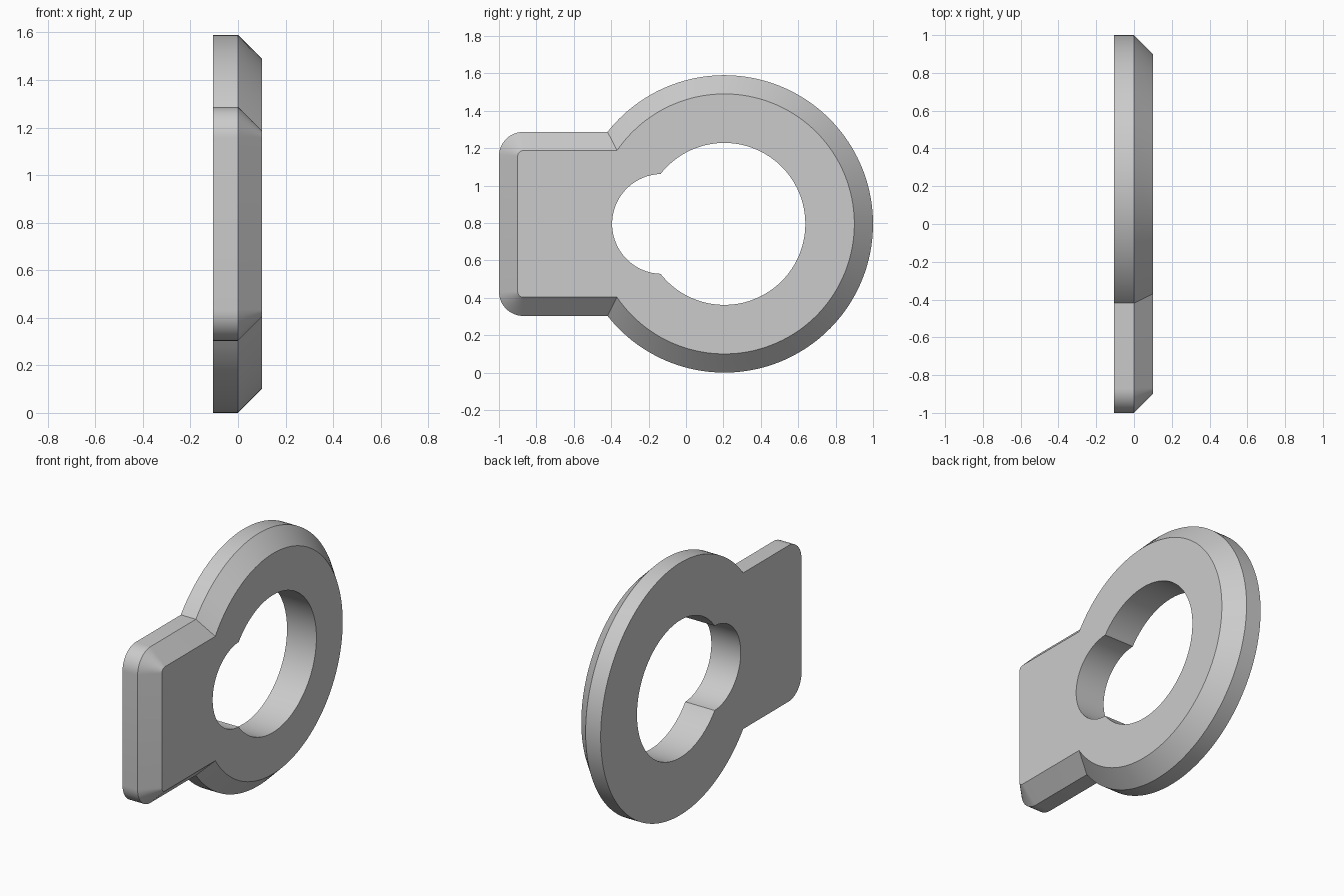
import bpy, bmesh
from math import sin, cos, asin, pi, sqrt, radians
from mathutils import Vector

cube = bpy.data.objects.get("Cube")
if cube:
    bpy.data.objects.remove(cube)

CY, CZ = 0.205, 0.795       # ring centre in the y-z plane
RING_R, TAB_HALF, CORNER_R, CHAMFER = 0.795, 0.492, 0.13, 0.1
HOLE_R, NOTCH_R, NOTCH_Y = 0.433, 0.267, -0.128
X_BACK, X_EDGE, X_FACE = -0.105, 0.0, 0.1


def arc(cy, cz, r, start, end, steps):
    angles = [start + (end - start) * i / steps for i in range(steps + 1)]
    return [(cy + r * cos(a), cz + r * sin(a)) for a in angles]


def plate_outline(inset):
    """Disc joined to a round-cornered tab, counter-clockwise."""
    r, half, corner = RING_R - inset, TAB_HALF - inset, CORNER_R - inset
    join = pi - asin(half / r)
    cy = -1 + inset + corner
    points = arc(CY, CZ, r, -join, join, 128)
    points += arc(cy, CZ + half - corner, corner, pi / 2, pi, 12)
    points += arc(cy, CZ - half + corner, corner, pi, 1.5 * pi, 12)
    return points


def hole_outline():
    """Large round hole with a smaller round notch towards the tab."""
    d = CY - NOTCH_Y
    along = (d * d + HOLE_R ** 2 - NOTCH_R ** 2) / (2 * d)
    height = sqrt(HOLE_R ** 2 - along ** 2)
    big = pi - asin(height / HOLE_R)
    small = asin(height / NOTCH_R)
    if CY - along < NOTCH_Y:
        small = pi - small
    points = arc(CY, CZ, HOLE_R, -big, big, 96)
    points += arc(NOTCH_Y, CZ, NOTCH_R, small, 2 * pi - small, 48)[1:-1]
    return points


bm = bmesh.new()


def loop(points, x):
    verts = [bm.verts.new((x, y, z)) for y, z in points]
    edges = [bm.edges.new((v, verts[i - 1])) for i, v in enumerate(verts)]
    return verts, edges


def bridge(a, b):
    for i in range(len(a)):
        bm.faces.new((a[i - 1], a[i], b[i], b[i - 1]))


# Outer wall and chamfer
back, back_edges = loop(plate_outline(0), X_BACK)
rim, _ = loop(plate_outline(0), X_EDGE)
face, face_edges = loop(plate_outline(CHAMFER), X_FACE)
bridge(back, rim)
bridge(rim, face)

# Hole wall
hole_back, hole_back_edges = loop(hole_outline(), X_BACK)
hole_face, hole_face_edges = loop(hole_outline(), X_FACE)
bridge(hole_face, hole_back)

# Flat faces around the hole
for edges, side in ((back_edges + hole_back_edges, -1), (face_edges + hole_face_edges, 1)):
    bmesh.ops.triangle_fill(bm, edges=edges, use_beauty=True, normal=Vector((side, 0, 0)))
bmesh.ops.recalc_face_normals(bm, faces=bm.faces[:])

mesh = bpy.data.meshes.new("ring_plate")
bm.to_mesh(mesh)
bm.free()
plate = bpy.data.objects.new("ring_plate", mesh)
bpy.context.collection.objects.link(plate)

# Plain grey material
grey = bpy.data.materials.new("plain_grey")
grey.use_nodes = True
colour = (0.6, 0.6, 0.6, 1)
grey.diffuse_color = colour
grey.node_tree.nodes["Principled BSDF"].inputs["Base Color"].default_value = colour
mesh.materials.append(grey)

bpy.ops.object.select_all(action='DESELECT')
plate.select_set(True)
bpy.context.view_layer.objects.active = plate
bpy.ops.object.shade_smooth_by_angle(angle=radians(30))
